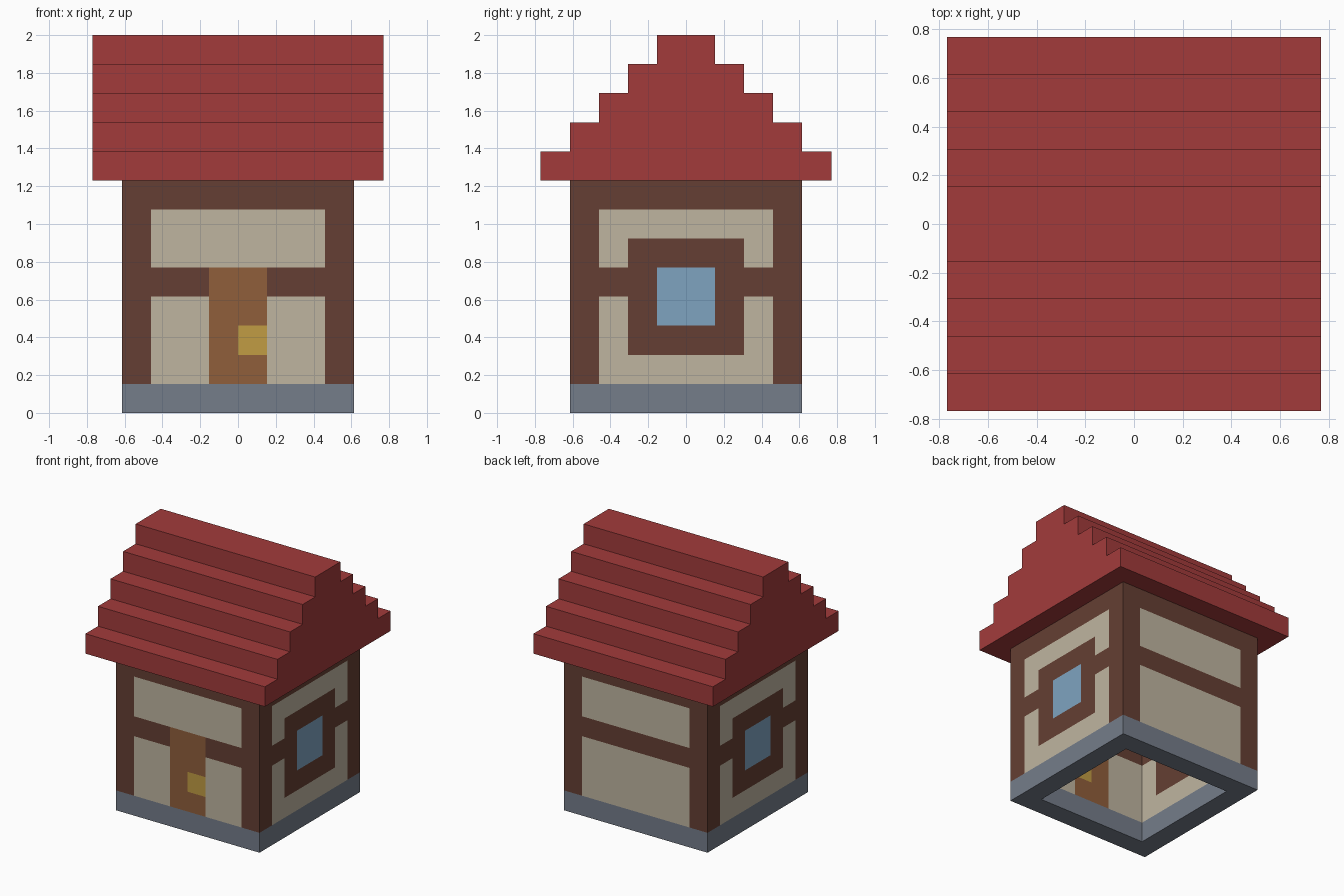
import bpy
import bmesh
from mathutils import Vector

cube = bpy.data.objects.get("Cube")
if cube:
    bpy.data.objects.remove(cube, do_unlink=True)

U = 2 / 13  # one block; the house is 13 blocks tall


def material(name, rgb):
    lin = [((c / 255 + 0.055) / 1.055) ** 2.4 for c in rgb]
    m = bpy.data.materials.new(name)
    m.use_nodes = True
    m.diffuse_color = (*lin, 1)
    m.node_tree.nodes["Principled BSDF"].inputs["Base Color"].default_value = (*lin, 1)
    return m


timber = material("dark timber", (101, 63, 51))
plaster = material("cream plaster", (191, 181, 160))
door = material("door wood", (144, 94, 59))
brass = material("brass", (193, 156, 67))
glass = material("blue glass", (127, 164, 192))
stone = material("grey stone", (117, 125, 138))
tiles = material("red tiles", (162, 59, 59))


def finish(name, bm, mats):
    """Scale from blocks to units and link the object."""
    bmesh.ops.recalc_face_normals(bm, faces=bm.faces)
    bmesh.ops.scale(bm, vec=(U, U, U), verts=bm.verts)
    mesh = bpy.data.meshes.new(name)
    bm.to_mesh(mesh)
    bm.free()
    for m in mats:
        mesh.materials.append(m)
    ob = bpy.data.objects.new(name, mesh)
    bpy.context.scene.collection.objects.link(ob)
    return ob


def square_ring(z0, z1):
    """Hollow square of blocks, 8 wide and 1 thick, cut at every block height."""
    bm = bmesh.new()
    bmesh.ops.create_grid(bm, x_segments=8, y_segments=8, size=4)
    inner = [f for f in bm.faces
             if max(abs(f.calc_center_median().x), abs(f.calc_center_median().y)) < 3]
    bmesh.ops.delete(bm, geom=inner, context='FACES')
    bmesh.ops.translate(bm, vec=(0, 0, z0), verts=bm.verts)
    ext = bmesh.ops.extrude_face_region(bm, geom=bm.faces[:], use_keep_orig=True)
    top = [g for g in ext["geom"] if isinstance(g, bmesh.types.BMVert)]
    bmesh.ops.translate(bm, vec=(0, 0, z1 - z0), verts=top)
    for z in range(z0 + 1, z1):
        bmesh.ops.bisect_plane(bm, geom=bm.verts[:] + bm.edges[:] + bm.faces[:],
                               plane_co=(0, 0, z), plane_no=(0, 0, 1))
    bmesh.ops.recalc_face_normals(bm, faces=bm.faces)
    return bm


TIMBER, PLASTER, DOOR, BRASS, GLASS = range(5)


def wall_colour(c, n):
    """Pick the block colour from the face position and direction."""
    if abs(n.z) > 0.5:
        return TIMBER
    side = abs(n.x) > 0.5
    t = c.y if side else c.x
    if side:  # framed window
        if abs(t) < 1 and 3 < c.z < 5:
            return GLASS
        if abs(t) < 2 and 2 < c.z < 6:
            return TIMBER
    elif c.y < 0 and abs(t) < 1 and c.z < 5:  # door with handle
        return BRASS if t > 0 and 2 < c.z < 3 else DOOR
    # corner posts, top plate and middle beam around the plaster
    if abs(t) > 3 or c.z > 7 or 4 < c.z < 5:
        return TIMBER
    return PLASTER


# Stone footing
finish("foundation", square_ring(0, 1), [stone])

# Timber-framed walls
bm = square_ring(1, 8)
for f in bm.faces:
    f.material_index = wall_colour(f.calc_center_median(), f.normal)
finish("walls", bm, [timber, plaster, door, brass, glass])

# Stepped gable roof: half profile mirrored, then extruded along x
half = []
for i in range(5):
    half += [(5 - i, 8 + i), (5 - i, 9 + i)]
profile = half + [(-y, z) for y, z in reversed(half)]
bm = bmesh.new()
gable = bm.faces.new([bm.verts.new((-5, y, z)) for y, z in profile])
ext = bmesh.ops.extrude_face_region(bm, geom=[gable], use_keep_orig=True)
bmesh.ops.translate(bm, vec=Vector((10, 0, 0)),
                    verts=[g for g in ext["geom"] if isinstance(g, bmesh.types.BMVert)])
finish("roof", bm, [tiles])
